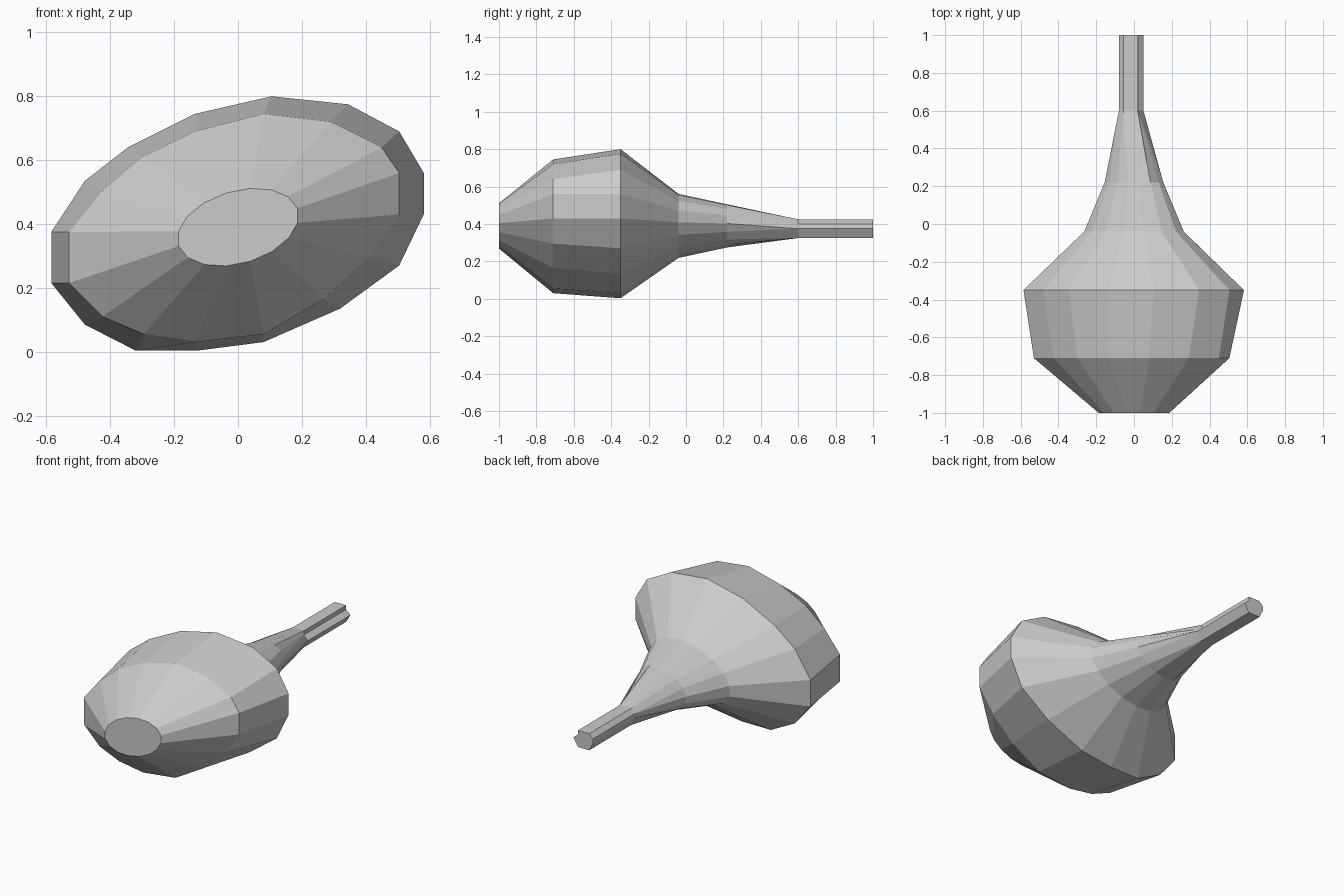
import bpy, bmesh, math

if "Cube" in bpy.data.objects:
    bpy.data.objects.remove(bpy.data.objects["Cube"])

N = 16


def oval(y, rx, rz, zc=0.39, skew=0.3):
    """Tilted 16-sided oval section, starting at the left and going over the top."""
    ring = []
    for i in range(N):
        t = math.pi - 0.19 - i * 2 * math.pi / N
        ring.append((rx * math.cos(t), y, zc + rz * math.sin(t + skew)))
    return ring


def section(y, pts):
    return [(x, y, z) for x, z in pts]


# widest section of the bulb
wide = [(-.585, .375), (-.48, .535), (-.345, .64), (-.135, .745),
        (.105, .80), (.345, .775), (.505, .69), (.582, .56),
        (.582, .43), (.505, .27), (.32, .135), (.08, .03),
        (-.13, .003), (-.32, .003), (-.48, .085), (-.585, .215)]
# shoulder towards the front
shoulder = [(-.53, .375), (-.425, .505), (-.30, .61), (-.135, .69),
            (.08, .745), (.29, .72), (.45, .64), (.505, .56),
            (.505, .43), (.41, .295), (.27, .165), (.08, .055),
            (-.135, .03), (-.295, .055), (-.425, .11), (-.53, .215)]
# notched stem, each corner shared by two strips of the neck
corners = [(-.08, .40), (-.055, .425), (.02, .425), (.02, .40),
           (.05, .375), (.02, .325), (-.055, .325), (-.08, .375)]
stem = [c for c in corners for _ in range(2)]

rings = [oval(-1.0, .19, .122), section(-.71, shoulder), section(-.35, wide),
         oval(-.04, .268, .172), oval(.22, .158, .116),
         section(.60, stem), section(1.0, stem)]

# loft the sections from the flat front to the stem tip
bm = bmesh.new()
vs = [[bm.verts.new(p) for p in r] for r in rings]
for a, b in zip(vs, vs[1:]):
    for i in range(N):
        j = (i + 1) % N
        bm.faces.new((a[i], a[j], b[j], b[i]))
bm.faces.new(vs[0])
bm.faces.new(vs[-1])
bmesh.ops.remove_doubles(bm, verts=bm.verts[:], dist=1e-4)
bmesh.ops.recalc_face_normals(bm, faces=bm.faces[:])
mesh = bpy.data.meshes.new("bulb_with_stem")
bm.to_mesh(mesh)
bm.free()
bpy.context.collection.objects.link(bpy.data.objects.new("bulb_with_stem", mesh))
